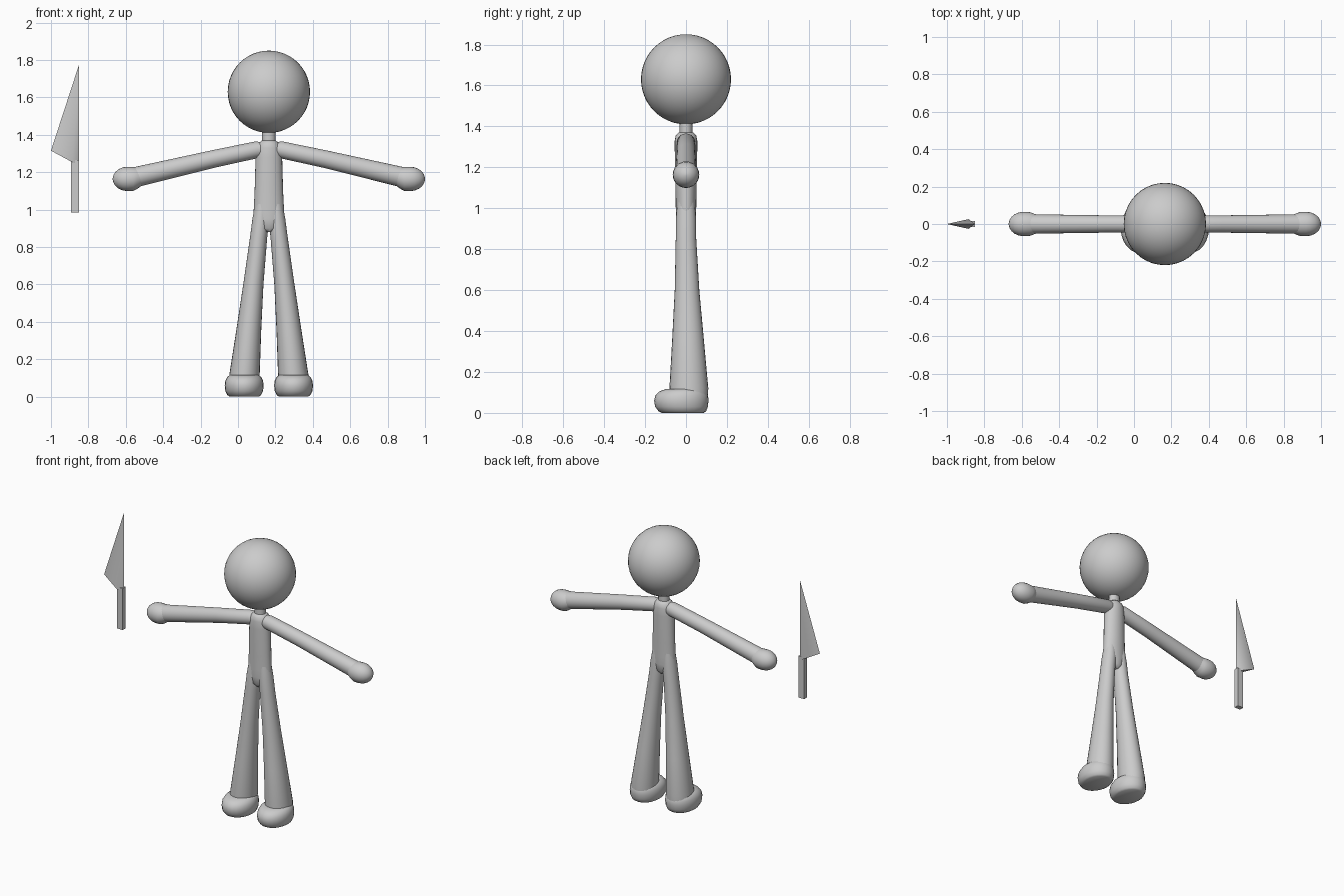
import bpy, bmesh, math
from mathutils import Vector

if "Cube" in bpy.data.objects:
    bpy.data.objects.remove(bpy.data.objects["Cube"])

grey = bpy.data.materials.new("plain_grey")
grey.diffuse_color = (0.6, 0.6, 0.6, 1)
grey.use_nodes = True
grey.node_tree.nodes["Principled BSDF"].inputs["Base Color"].default_value = grey.diffuse_color
CX = 0.165  # centre line of the figure


def finish(name, bm, angle=50):
    bmesh.ops.recalc_face_normals(bm, faces=bm.faces)
    me = bpy.data.meshes.new(name)
    bm.to_mesh(me)
    bm.free()
    me.materials.append(grey)
    me.shade_smooth()
    me.set_sharp_from_angle(angle=math.radians(angle))
    ob = bpy.data.objects.new(name, me)
    bpy.context.collection.objects.link(ob)
    return ob


def loft(name, rings, u, v, n=24, angle=50):
    """Skin elliptical rings (centre, radius along u, radius along v)."""
    u, v = Vector(u).normalized(), Vector(v).normalized()
    bm = bmesh.new()
    loops = []
    for c, ru, rv in rings:
        loops.append([bm.verts.new(Vector(c) + u * ru * math.cos(a) + v * rv * math.sin(a))
                      for a in (2 * math.pi * i / n for i in range(n))])
    for a, b in zip(loops, loops[1:]):
        for i in range(n):
            j = (i + 1) % n
            bm.faces.new((a[i], a[j], b[j], b[i]))
    bm.faces.new(loops[0])
    bm.faces.new(loops[-1])
    return finish(name, bm, angle)


X, Y, Z = (1, 0, 0), (0, 1, 0), (0, 0, 1)

# Head
bm = bmesh.new()
bmesh.ops.create_uvsphere(bm, u_segments=40, v_segments=24, radius=0.22)
bmesh.ops.translate(bm, verts=bm.verts, vec=(CX, 0, 1.63))
finish("head", bm)

# Neck and torso
loft("neck", [((CX, 0, 1.34), 0.036, 0.032), ((CX, 0, 1.43), 0.036, 0.032)], X, Y)
loft("torso", [((CX, 0, z), rx, ry) for z, rx, ry in (
    (0.88, 0.02, 0.03), (0.90, 0.06, 0.045), (0.95, 0.082, 0.05), (1.0, 0.081, 0.05),
    (1.1, 0.076, 0.052), (1.28, 0.071, 0.055), (1.33, 0.067, 0.055),
    (1.355, 0.055, 0.05), (1.37, 0.036, 0.036))], X, Y)

for s, side in ((-1, "right"), (1, "left")):
    # Arm, sloping down from the shoulder
    d = Vector((s * 0.78, 0, -0.174)).normalized()
    up = Vector((-d.z * s, 0, d.x * s))
    loft(side + "_arm", [((CX + s * x, 0, z), ry, rz) for x, z, ry, rz in (
        (0.0, 1.325, 0.03, 0.03), (0.06, 1.321, 0.046, 0.045),
        (0.30, 1.27, 0.046, 0.047), (0.72, 1.172, 0.052, 0.054))], Y, up)
    # Rounded hand
    loft(side + "_hand", [((CX + s * x, 0, 1.164 + 0.25 * max(0, 0.72 - x)), r, r) for x, r in (
        (0.680, 0.046), (0.705, 0.058), (0.725, 0.064), (0.755, 0.065), (0.780, 0.062),
        (0.803, 0.052), (0.820, 0.038), (0.830, 0.022), (0.835, 0.005))], Y, Z)
    # Leg, widening towards the ankle
    loft(side + "_leg", [((CX + s * x, y, z), rx, ry) for z, x, y, rx, ry in (
        (1.03, 0.038, 0, 0.035, 0.042), (0.95, 0.043, 0.0, 0.045, 0.049),
        (0.85, 0.055, 0.0, 0.046, 0.05), (0.6, 0.083, 0.005, 0.054, 0.06),
        (0.35, 0.108, 0.010, 0.067, 0.078), (0.12, 0.130, 0.014, 0.081, 0.095),
        (0.05, 0.132, 0.014, 0.08, 0.092))], X, Y)
    # Foot, with the toe pointing forward
    loft(side + "_foot", [((CX + s * 0.132, y, z), rx, ry) for z, y, rx, ry in (
        (0.0, -0.016, 0.078, 0.102), (0.008, -0.018, 0.09, 0.116),
        (0.03, -0.022, 0.101, 0.129), (0.06, -0.023, 0.104, 0.133),
        (0.085, -0.021, 0.101, 0.129), (0.105, -0.016, 0.091, 0.114),
        (0.117, -0.006, 0.075, 0.09))], X, Y)

# Blade: thin four-sided spike leaning to its straight back edge
bm = bmesh.new()
base = [bm.verts.new(p) for p in ((-1, 0, 1.315), (-0.885, -0.026, 1.253),
                                  (-0.85, 0, 1.24), (-0.885, 0.026, 1.253))]
tip = bm.verts.new((-0.85, 0, 1.775))
for i in range(4):
    bm.faces.new((base[i], base[(i + 1) % 4], tip))
bm.faces.new((base[0], base[1], base[3]))
bm.faces.new((base[1], base[2], base[3]))
finish("blade", bm, 60)

# Handle
bm = bmesh.new()
bmesh.ops.create_cube(bm, size=1)
for vert in bm.verts:
    vert.co = Vector((-0.872 + vert.co.x * 0.044, vert.co.y * 0.032, 1.125 + vert.co.z * 0.28))
finish("handle", bm, 30)
